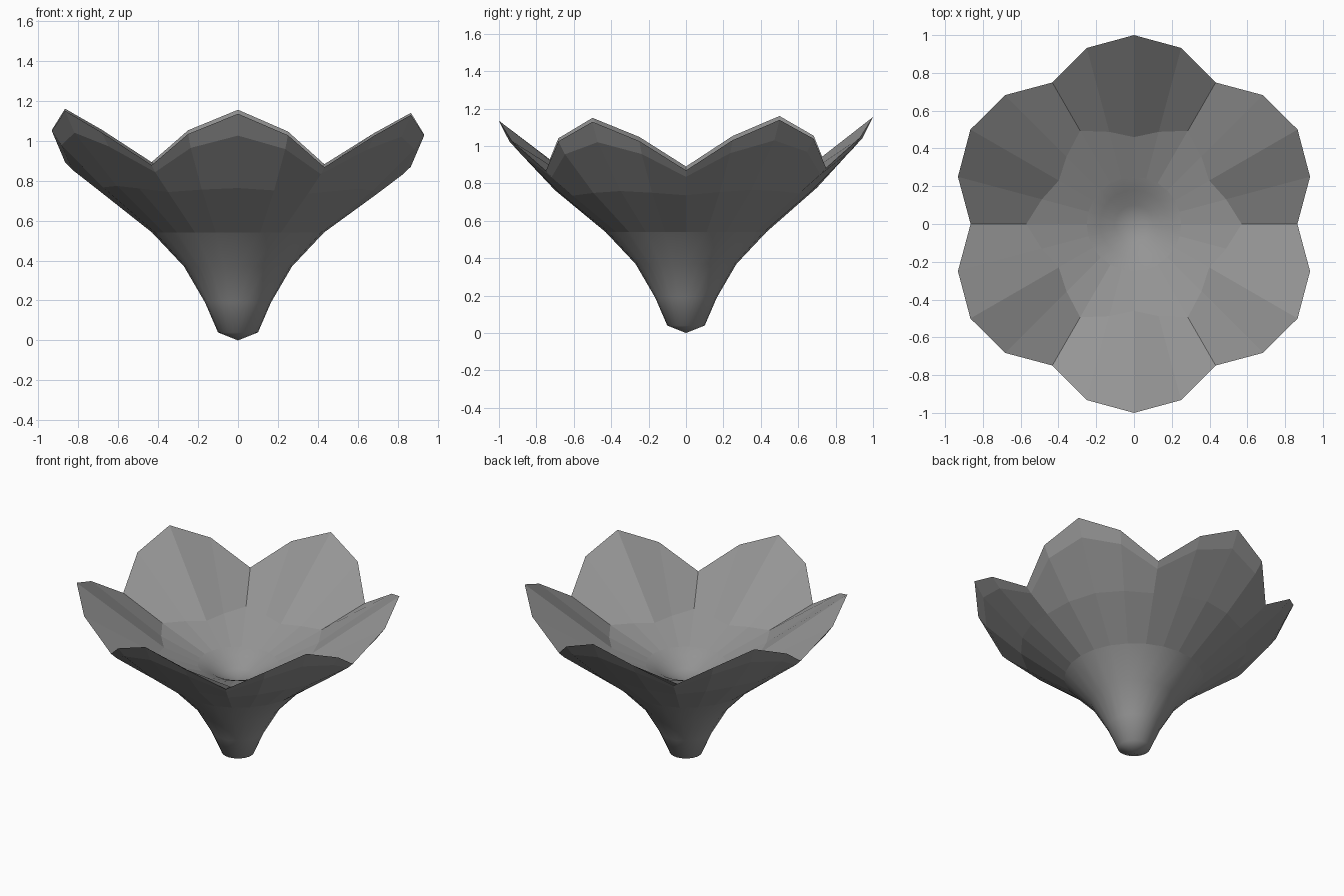
import bpy, bmesh, math

if "Cube" in bpy.data.objects:
    bpy.data.objects.remove(bpy.data.objects["Cube"])

N = 24  # four steps per petal, six petals

grey = bpy.data.materials.new("mid grey")
grey.diffuse_color = (0.30, 0.30, 0.30, 1)
grey.use_nodes = True
grey.node_tree.nodes["Principled BSDF"].inputs["Base Color"].default_value = grey.diffuse_color

# Rings as (radius, height) at the petal seam, shoulder and tip
def even(r, z):
    return [(r, z)] * 3

STEM = [even(0.10, 0.04), even(0.165, 0.19), even(0.27, 0.37), even(0.43, 0.54)]
PETAL_OUT = [even(0.43, 0.54),
             [(0.70, 0.745), (0.70, 0.76), (0.70, 0.77)],
             [(0.83, 0.845), (0.915, 0.97), (0.945, 1.035)]]
RIM = [(0.865, 0.88), (0.965, 1.04), (1.0, 1.145)]
PETAL_IN = [[(0.57, 0.757), (0.505, 0.742), (0.46, 0.73)], even(0.25, 0.64)]
DISH = [even(0.25, 0.64), even(0.18, 0.61), even(0.10, 0.56)]


def add_ring(bm, ring):
    verts = []
    for i in range(N):
        a = 2 * math.pi * i / N
        r, z = ring[(0, 1, 2, 1)[i % 4]]
        x, y = r * math.cos(a), r * math.sin(a)
        if z > 0.7:  # the rim leans slightly
            z += 0.010 * y - 0.012 * x
        verts.append(bm.verts.new((x, y, z)))
    return verts


def build(name, rings, start=None, end=None, smooth=False):
    """Loft the rings; optional centre points close the ends."""
    bm = bmesh.new()
    loops = [add_ring(bm, r) for r in rings]
    for lo, hi in zip(loops, loops[1:]):
        for i in range(N):
            j = (i + 1) % N
            bm.faces.new((lo[i], lo[j], hi[j], hi[i]))
    if start is not None:
        c = bm.verts.new((0, 0, start))
        for i in range(N):
            bm.faces.new((c, loops[0][(i + 1) % N], loops[0][i]))
    if end is not None:
        c = bm.verts.new((0, 0, end))
        for i in range(N):
            bm.faces.new((loops[-1][i], loops[-1][(i + 1) % N], c))
    for f in bm.faces:
        f.smooth = smooth
    me = bpy.data.meshes.new(name)
    bm.to_mesh(me)
    bm.free()
    me.materials.append(grey)
    ob = bpy.data.objects.new(name, me)
    bpy.context.collection.objects.link(ob)
    return ob


# Smooth stem cup, faceted petals, smooth dish in the middle
build("stem", STEM, start=0.0, smooth=True)
build("petals", PETAL_OUT + [RIM] + PETAL_IN)
build("center_dish", DISH, end=0.535, smooth=True)
